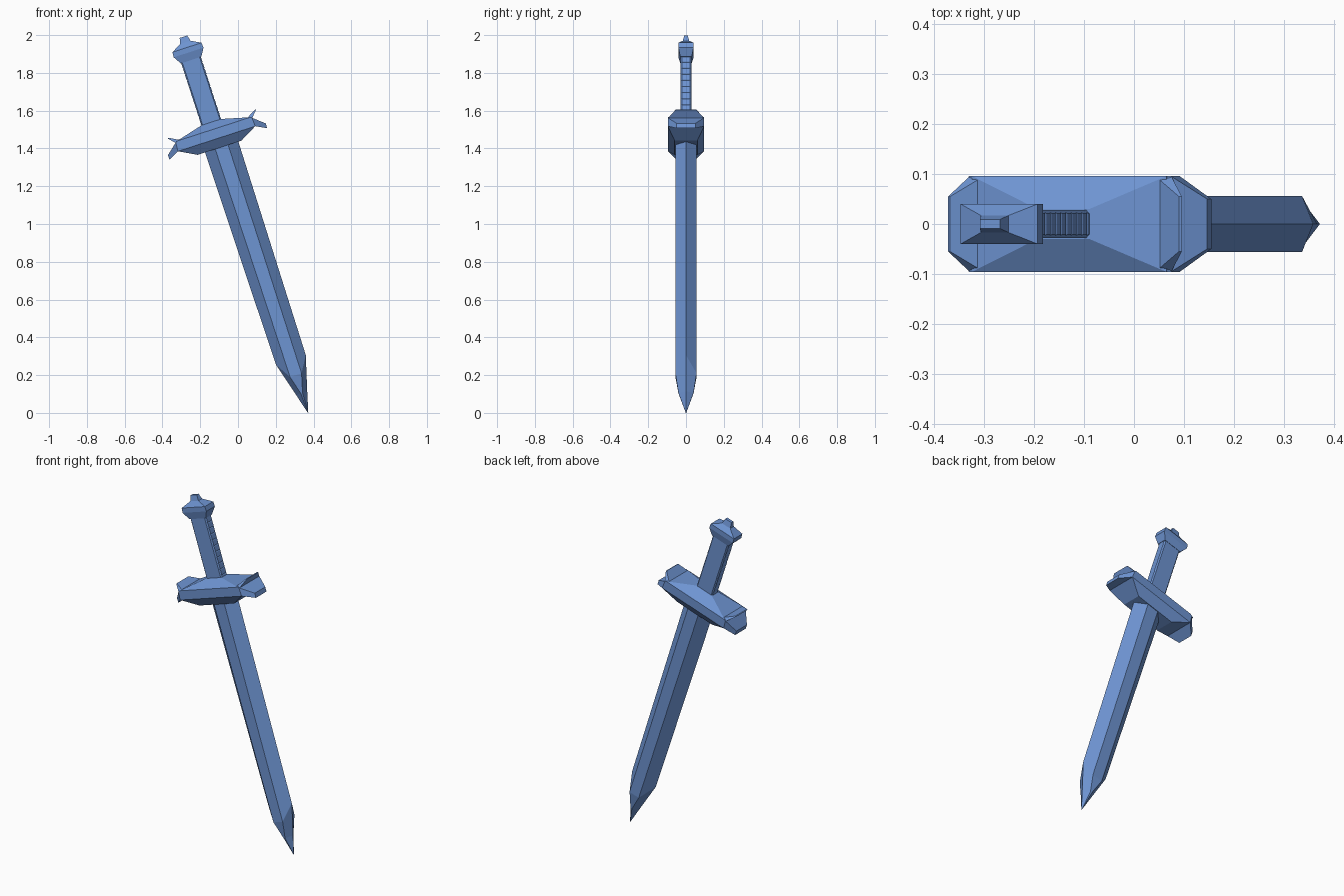
import bpy, bmesh
from math import radians

if "Cube" in bpy.data.objects:
    bpy.data.objects.remove(bpy.data.objects["Cube"])

TILT = radians(-18)        # sword leans; local z runs from the tip to the pommel
TIP = (0.371, 0, 0.0)
HILT = -0.012              # sideways offset of the hilt from the blade axis

steel = bpy.data.materials.new("blue_steel")
steel.diffuse_color = (0.155, 0.297, 0.645, 1)
steel.use_nodes = True
steel.node_tree.nodes["Principled BSDF"].inputs["Base Color"].default_value = steel.diffuse_color


def loft(name, rings):
    """Skin a list of equal-length point rings and cap both ends."""
    bm = bmesh.new()
    vs = [[bm.verts.new(p) for p in ring] for ring in rings]
    n = len(vs[0])
    for a, b in zip(vs, vs[1:]):
        for i in range(n):
            j = (i + 1) % n
            bm.faces.new((a[i], a[j], b[j], b[i]))
    bm.faces.new(vs[0])
    bm.faces.new(vs[-1])
    bmesh.ops.remove_doubles(bm, verts=bm.verts, dist=1e-5)
    bmesh.ops.recalc_face_normals(bm, faces=bm.faces)
    me = bpy.data.meshes.new(name)
    bm.to_mesh(me)
    bm.free()
    me.materials.append(steel)
    ob = bpy.data.objects.new(name, me)
    ob.location = TIP
    ob.rotation_euler = (0, TILT, 0)
    bpy.context.collection.objects.link(ob)
    return ob


def rect(z, w, d):
    return [(HILT + a * w, b * d, z) for a, b in ((-1, -1), (1, -1), (1, 1), (-1, 1))]


def octagon(z, w, d, c):
    return [(HILT + x, y, z) for x, y in (
        (-w + c, -d), (w - c, -d), (w, -d + c), (w, d - c),
        (w - c, d), (-w + c, d), (-w, d - c), (-w, -d + c))]


def blade_ring(z, edge, flat, d):
    return [(-edge, 0, z), (-flat, -d, z), (flat, -d, z),
            (edge, 0, z), (flat, d, z), (-flat, d, z)]


# Blade: flat-centred hexagon section narrowing to a point
shoulder = blade_ring(0.295, 0.083, 0.033, 0.056)
for i, x in ((1, -0.032), (2, 0.032), (4, 0.032), (5, -0.032)):
    shoulder[i] = (x, shoulder[i][1], 0.21)
loft("blade", [blade_ring(0.0, 0.001, 0.0005, 0.001),
               blade_ring(0.11, 0.031, 0.005, 0.04),
               shoulder,
               blade_ring(1.52, 0.093, 0.036, 0.056)])

# Guard body: tapered block with a sloped roof
loft("guard", [rect(1.48, 0.122, 0.06), rect(1.53, 0.215, 0.096),
               rect(1.583, 0.205, 0.096), rect(1.622, 0.055, 0.03)])


# Guard ends: drooping tip and upright fin on each side
def end_ring(side, x0, z0, x1, z1, d):
    return [(HILT + side * x, y, z) for x, z, y in
            ((x0, z0, -d), (x1, z1, -d), (x1, z1, d), (x0, z0, d))]


for side, tag in ((-1, "left"), (1, "right")):
    loft("guard_tip_" + tag, [end_ring(side, 0.205, 1.53, 0.2, 1.583, 0.096),
                              end_ring(side, 0.215, 1.53, 0.212, 1.578, 0.096),
                              end_ring(side, 0.272, 1.5, 0.272, 1.527, 0.05)])
    loft("guard_fin_" + tag, [end_ring(side, 0.18, 1.58, 0.212, 1.575, 0.096),
                              end_ring(side, 0.241, 1.614, 0.246, 1.611, 0.055)])

# Grip: smooth faces with fine notches along the narrow sides
rings = []
bands, z0, z1 = 11, 1.6, 1.972
step = (z1 - z0) / bands
for i in range(bands):
    z = z0 + i * step
    rings += [octagon(z, 0.0525, 0.028, 0.0045),
              octagon(z + 0.004, 0.055, 0.028, 0.007),
              octagon(z + step - 0.004, 0.055, 0.028, 0.007)]
rings.append(octagon(z1, 0.0525, 0.028, 0.0045))
loft("grip", rings)

# Pommel: flared collar with a small button on top
loft("pommel", [rect(1.968, 0.057, 0.03), rect(2.01, 0.083, 0.04),
                rect(2.038, 0.081, 0.04), rect(2.066, 0.029, 0.017),
                rect(2.098, 0.021, 0.009)])
